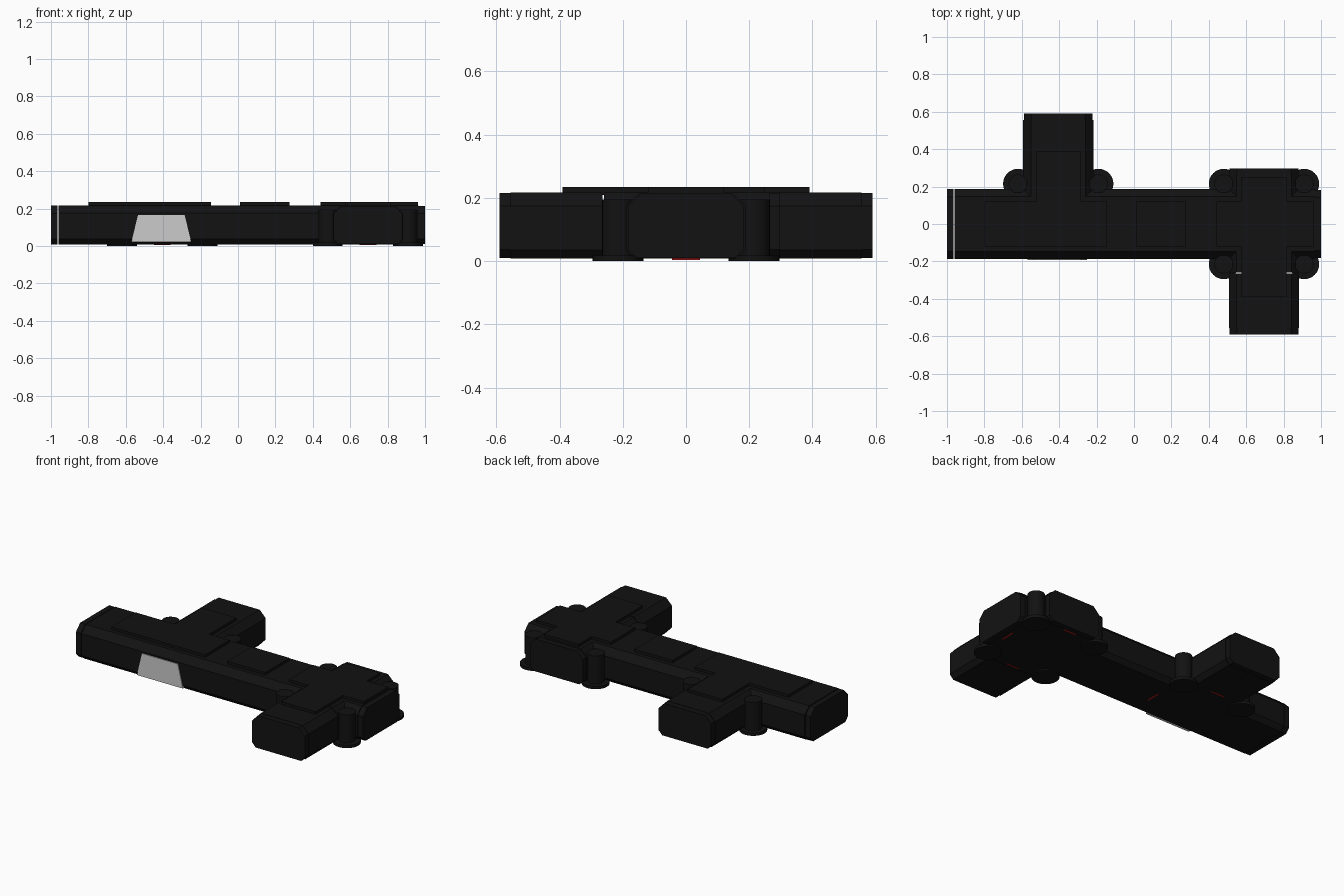
import bpy, bmesh
from mathutils import Matrix, Vector

if "Cube" in bpy.data.objects:
    bpy.data.objects.remove(bpy.data.objects["Cube"])


def material(name, col):
    m = bpy.data.materials.new(name)
    m.diffuse_color = col
    m.use_nodes = True
    m.node_tree.nodes["Principled BSDF"].inputs["Base Color"].default_value = m.diffuse_color
    return m


BLACK = material("black_hull", (0.006, 0.006, 0.006, 1))
RED = material("red_light", (0.5, 0.01, 0.01, 1))

# Octagonal corridor cross-section: (sideways, up)
HALF = [(0.162, 0.008), (0.188, 0.036), (0.188, 0.175), (0.146, 0.217)]
SECTION = HALF + [(-a, z) for a, z in reversed(HALF)]


def finish(name, bm, mat=None):
    bmesh.ops.recalc_face_normals(bm, faces=bm.faces)
    me = bpy.data.meshes.new(name)
    bm.to_mesh(me)
    bm.free()
    ob = bpy.data.objects.new(name, me)
    bpy.context.collection.objects.link(ob)
    if mat:
        me.materials.append(mat)
    return ob


def tube(name, axis, centre, start, end, shrink=1.0):
    """Octagonal hull piece running along x or y."""
    bm = bmesh.new()
    rings = []
    for t in (start, end):
        ring = []
        for a, z in SECTION:
            a, z = a * shrink, 0.112 + (z - 0.112) * shrink
            ring.append(bm.verts.new((t, centre + a, z) if axis == "x" else (centre + a, t, z)))
        rings.append(ring)
    bm.faces.new(rings[0])
    bm.faces.new(rings[1][::-1])
    n = len(SECTION)
    for i in range(n):
        j = (i + 1) % n
        bm.faces.new((rings[0][i], rings[0][j], rings[1][j], rings[1][i]))
    return finish(name, bm, BLACK)


def box(name, x0, x1, y0, y1, z0, z1, mat=BLACK):
    bm = bmesh.new()
    size = Matrix.Diagonal((x1 - x0, y1 - y0, z1 - z0, 1))
    mid = Matrix.Translation(((x0 + x1) / 2, (y0 + y1) / 2, (z0 + z1) / 2))
    bmesh.ops.create_cube(bm, size=1, matrix=mid @ size)
    return finish(name, bm, mat)


def cylinder(name, x, y, r, z0, z1):
    bm = bmesh.new()
    bmesh.ops.create_cone(bm, cap_ends=True, segments=32, radius1=r, radius2=r, depth=z1 - z0,
                          matrix=Matrix.Translation((x, y, (z0 + z1) / 2)))
    ob = finish(name, bm, BLACK)
    bpy.ops.object.select_all(action="DESELECT")
    ob.select_set(True)
    bpy.context.view_layer.objects.active = ob
    bpy.ops.object.shade_smooth_by_angle()


LX, RX = -0.405, 0.695   # junction centres

# Main corridor with its end doors
tube("main_corridor", "x", 0, -0.96, 0.965)
tube("left_end_door", "x", 0, -1.0, -0.965, 0.99)
tube("right_end_door", "x", 0, 0.965, 1.0, 0.97)

# Side branches and the closed stub behind the right junction
tube("back_branch", "y", LX, 0, 0.555)
tube("back_branch_door", "y", LX, 0.555, 0.59, 0.98)
tube("right_junction_cross", "y", RX, -0.26, 0.265)
tube("back_stub_door", "y", RX, 0.265, 0.298, 0.98)
tube("front_branch", "y", RX, -0.555, -0.264)
tube("front_branch_door", "y", RX, -0.59, -0.555, 0.98)

# Corner columns with floor discs
corners = [(LX + s * 0.215, 0.215) for s in (-1, 1)]
corners += [(RX + s * 0.215, t * 0.215) for s in (-1, 1) for t in (-1, 1)]
for x, y in corners:
    cylinder("corner_column", x, y, 0.05, 0.01, 0.195)
    cylinder("column_foot", x, y, 0.08, 0.0, 0.018)

# Raised roof plates
for x0, x1, y0, y1 in [(-0.80, -0.145, -0.12, 0.12), (LX - 0.12, LX + 0.12, 0.12, 0.39),
                       (0.01, 0.275, -0.12, 0.12), (0.44, 0.962, -0.12, 0.12),
                       (RX - 0.12, RX + 0.12, -0.39, -0.12), (RX - 0.12, RX + 0.12, 0.12, 0.25)]:
    box("roof_plate", x0, x1, y0, y1, 0.21, 0.234)

# Trapezoid window on the front wall
bm = bmesh.new()
outline = [(-0.57, 0.02), (-0.25, 0.02), (-0.285, 0.165), (-0.535, 0.165)]
face = bm.faces.new([bm.verts.new((x, -0.193, z)) for x, z in outline])
ext = bmesh.ops.extrude_face_region(bm, geom=[face])
for v in ext["geom"]:
    if isinstance(v, bmesh.types.BMVert):
        v.co += Vector((0, 0.015, 0))
finish("front_window", bm)

# Thin red threshold lights under the doorways
for x, y in [(0.94, 0), (LX + 0.26, 0)]:
    box("threshold_light", x - 0.003, x + 0.003, y - 0.045, y + 0.045, 0.004, 0.012, RED)
for x, y in [(RX, 0.26), (RX, -0.25), (LX, 0.26)]:
    box("threshold_light", x - 0.045, x + 0.045, y - 0.003, y + 0.003, 0.004, 0.012, RED)
